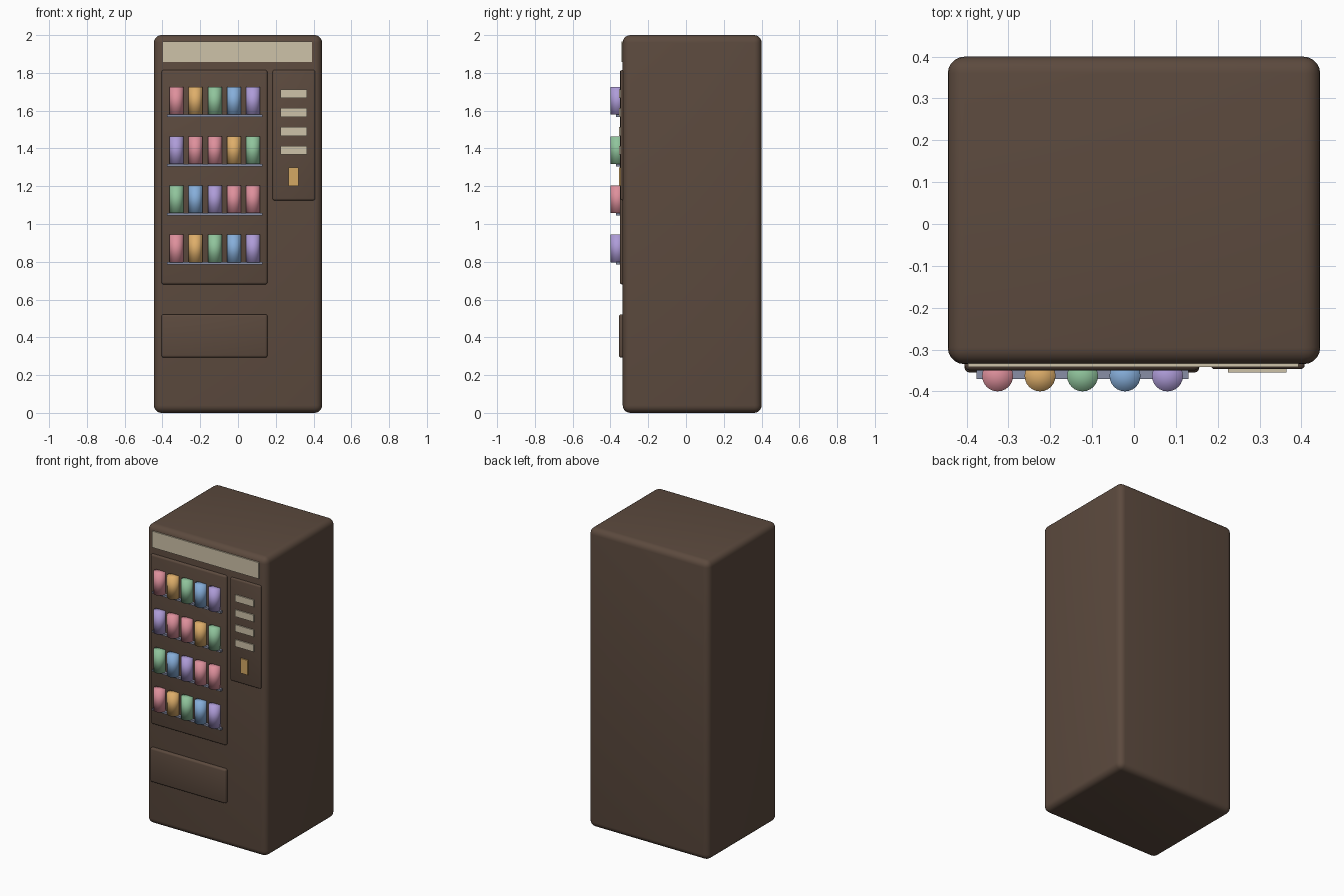
import bpy
import math

if "Cube" in bpy.data.objects:
    bpy.data.objects.remove(bpy.data.objects["Cube"], do_unlink=True)


def material(name, r, g, b):
    """Flat material from 0-255 display values, converted to linear."""
    lin = [((c / 255 + 0.055) / 1.055) ** 2.4 for c in (r, g, b)] + [1]
    m = bpy.data.materials.new(name)
    m.use_nodes = True
    m.diffuse_color = lin
    m.node_tree.nodes["Principled BSDF"].inputs["Base Color"].default_value = lin
    return m


brown = material("brown", 92, 74, 62)
cream = material("cream", 206, 194, 168)
amber = material("amber", 212, 168, 100)
steel = material("steel", 136, 142, 166)
can_colours = {
    "P": material("pink", 222, 144, 156),
    "O": material("orange", 222, 174, 106),
    "G": material("green", 144, 196, 156),
    "B": material("blue", 134, 174, 218),
    "V": material("violet", 174, 156, 216),
}


def box(name, x, y, z, mat, bevel=0.0, segments=3):
    """Box from (min, max) ranges, with optional rounded edges."""
    ranges = (x, y, z)
    bpy.ops.mesh.primitive_cube_add(size=1, location=[(a + b) / 2 for a, b in ranges])
    ob = bpy.context.object
    ob.name = name
    ob.scale = [b - a for a, b in ranges]
    bpy.ops.object.transform_apply(location=False, rotation=False, scale=True)
    ob.data.materials.append(mat)
    if bevel:
        mod = ob.modifiers.new("rounding", "BEVEL")
        mod.width = bevel
        mod.segments = segments
        bpy.ops.object.modifier_apply(modifier=mod.name)
        bpy.ops.object.shade_smooth_by_angle(angle=math.radians(40))
    return ob


def can(name, x, z, mat):
    bpy.ops.mesh.primitive_cylinder_add(vertices=24, radius=0.037, depth=0.146,
                                        end_fill_type="TRIFAN",
                                        location=(x, -0.363, z + 0.073))
    ob = bpy.context.object
    ob.name = name
    ob.data.materials.append(mat)
    bpy.ops.object.shade_smooth()


# Cabinet and raised front panels
box("cabinet", (-0.445, 0.445), (-0.335, 0.4), (0, 2), brown, 0.04, 5)
box("display_panel", (-0.405, 0.156), (-0.35, -0.3), (0.68, 1.815), brown, 0.012)
box("control_panel", (0.183, 0.408), (-0.347, -0.3), (1.125, 1.815), brown, 0.01)
box("pickup_flap", (-0.405, 0.156), (-0.355, -0.3), (0.293, 0.522), brown, 0.012)
box("header_sign", (-0.397, 0.393), (-0.342, -0.32), (1.858, 1.967), cream)

# Selection buttons and coin slot
for i in range(4):
    z = 1.69 - 0.1 * i
    box(f"button_{i + 1}", (0.225, 0.365), (-0.355, -0.34), (z - 0.023, z + 0.023), cream)
box("coin_slot", (0.267, 0.32), (-0.355, -0.34), (1.2, 1.298), amber)

# Shelves, each carrying a row of cans
for row, colours in enumerate(("POGBV", "VPPOG", "GBVPP", "POGBV")):
    z = 1.579 - 0.2605 * row
    box(f"shelf_{row + 1}", (-0.376, 0.13), (-0.37, -0.34), (z - 0.013, z), steel)
    for col, key in enumerate(colours):
        can(f"can_{row + 1}_{col + 1}", -0.326 + 0.1015 * col, z, can_colours[key])
